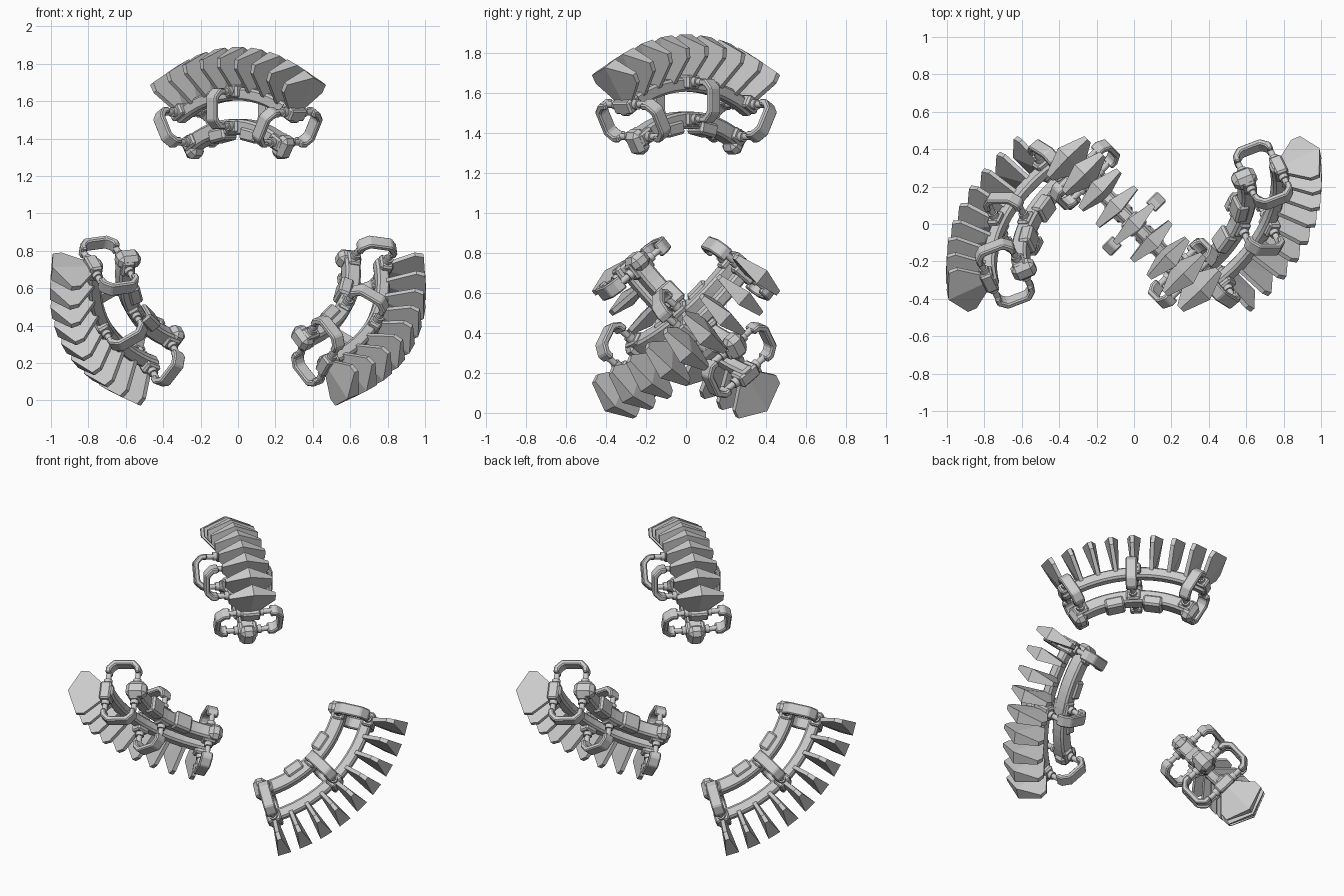
import bpy, bmesh, math
from mathutils import Matrix, Vector

if "Cube" in bpy.data.objects:
    bpy.data.objects.remove(bpy.data.objects["Cube"])

CENTRE_Z = 0.815          # hub shared by the three arcs
grey = bpy.data.materials.new("light_grey")
grey.diffuse_color = (0.6, 0.6, 0.6, 1)
grey.use_nodes = True
grey.node_tree.nodes["Principled BSDF"].inputs["Base Color"].default_value = grey.diffuse_color

# Local frame of an arc: x along the arc, y across it, z outward from the hub
ARCS = [Matrix.Translation((0, 0, CENTRE_Z)) @ Matrix.Rotation(math.radians(120 * k), 4, 'Y')
        @ Matrix.Rotation(math.radians(-45), 4, 'Z') for k in range(3)]


def tilt(deg):
    return Matrix.Rotation(math.radians(deg), 4, 'Y')


def make(name, bm, matrix, bevel=0, smooth=False):
    bmesh.ops.recalc_face_normals(bm, faces=bm.faces)
    mesh = bpy.data.meshes.new(name)
    bm.to_mesh(mesh)
    bm.free()
    mesh.materials.append(grey)
    ob = bpy.data.objects.new(name, mesh)
    bpy.context.collection.objects.link(ob)
    ob.matrix_world = matrix
    if bevel:
        mod = ob.modifiers.new("bevel", 'BEVEL')
        mod.width, mod.segments = bevel, 1
    if smooth:
        bpy.context.view_layer.objects.active = ob
        ob.select_set(True)
        bpy.ops.object.shade_smooth_by_angle(angle=math.radians(40))
        ob.select_set(False)
    return ob


def add_box(bm, size, loc):
    bmesh.ops.create_cube(bm, size=1, matrix=Matrix.Translation(loc) @ Matrix.Diagonal((*size, 1)))


def loft(bm, rings, closed):
    """Skin equal rings of points, either as a loop or with end caps."""
    vs = [[bm.verts.new(p) for p in ring] for ring in rings]
    n, m = len(vs), len(vs[0])
    for i in range(n if closed else n - 1):
        a, b = vs[i], vs[(i + 1) % n]
        for j in range(m):
            bm.faces.new((a[j], a[(j + 1) % m], b[(j + 1) % m], b[j]))
    if not closed:
        bm.faces.new(vs[0])
        bm.faces.new(vs[-1])


def beam(name, arc, r0, r1, half_w, half_angle):
    bm = bmesh.new()
    rings = []
    for i in range(17):
        a = math.radians(half_angle * (i / 8 - 1))
        rings.append([(r * math.sin(a), y, r * math.cos(a)) for r, y in
                      ((r0, -half_w), (r0, half_w), (r1, half_w), (r1, -half_w))])
    loft(bm, rings, False)
    make(name, bm, arc, 0.012)


def fin(arc, deg):
    # Kite blade: thick outer ridge, thin keel, blunt side corners
    bm = bmesh.new()
    def section(y, lo, hi, t_lo, t_hi):
        return [(-t_lo, y, lo), (t_lo, y, lo), (t_hi, y, hi), (-t_hi, y, hi)]
    loft(bm, [section(-0.145, 0.965, 1.015, 0.012, 0.014),
              section(0, 0.80, 1.075, 0.012, 0.042),
              section(0.145, 0.965, 1.015, 0.012, 0.014)], False)
    make("fin", bm, arc @ tilt(deg))


def link(arc, deg, r_in=0.652, r_out=0.838):
    m = arc @ tilt(deg)
    # C-shaped straps on both sides
    y, c, t, w = 0.195, 0.035, 0.016, 0.036
    path = [(0.125, r_in), (y - c, r_in), (y, r_in + c),
            (y, r_out - c), (y - c, r_out), (0.125, r_out)]
    mid = Vector((0.125, (r_in + r_out) / 2))
    k = 0.41 * t
    outer = [(0.125, r_in - t), (y - c + k, r_in - t), (y + t, r_in + c - k),
             (y + t, r_out - c + k), (y - c + k, r_out + t), (0.125, r_out + t)]
    inner = [(0.125, r_in + t), (y - c - k, r_in + t), (y - t, r_in + c + k),
             (y - t, r_out - c - k), (y - c - k, r_out - t), (0.125, r_out - t)]
    bm = bmesh.new()
    for s in (-1, 1):
        loft(bm, [[(-w, s * o[0], o[1]), (w, s * o[0], o[1]),
                   (w, s * i[0], i[1]), (-w, s * i[0], i[1])]
                  for o, i in zip(outer, inner)], False)
    make("link_strap", bm, m, 0.007)
    # Pins through the beams, with stepped collars
    bm = bmesh.new()
    for r in (r_in, r_out):
        for radius, length in ((0.017, 0.27), (0.026, 0.17)):
            bmesh.ops.create_cone(bm, cap_ends=True, segments=16, radius1=radius, radius2=radius,
                                  depth=length, matrix=Matrix.Translation((0, 0, r))
                                  @ Matrix.Rotation(math.pi / 2, 4, 'X'))
    make("link_pin", bm, m, smooth=True)
    bm = bmesh.new()
    for r in (r_in, r_out):
        add_box(bm, (0.09, 0.12, 0.07), (0, 0, r))
    make("link_collar", bm, m, 0.01)


for arc in ARCS:
    beam("outer_beam", arc, 0.79, 0.86, 0.032, 33)
    beam("inner_beam", arc, 0.605, 0.69, 0.045, 33)
    for i in range(-4, 5):
        fin(arc, 7.5 * i)
    for deg in (-30, 0, 30):
        link(arc, deg)
    # Pads under the inner beam
    for deg in (-11, 11):
        bm = bmesh.new()
        add_box(bm, (0.12, 0.11, 0.07), (0, 0, 0.615))
        make("inner_pad", bm, arc @ tilt(deg), 0.012)
    # Rounded end blocks of the inner beam
    for deg in (-32.5, 32.5):
        bm = bmesh.new()
        add_box(bm, (0.085, 0.1, 0.13), (0, 0, 0.64))
        make("inner_end_block", bm, arc @ tilt(deg), 0.025)
